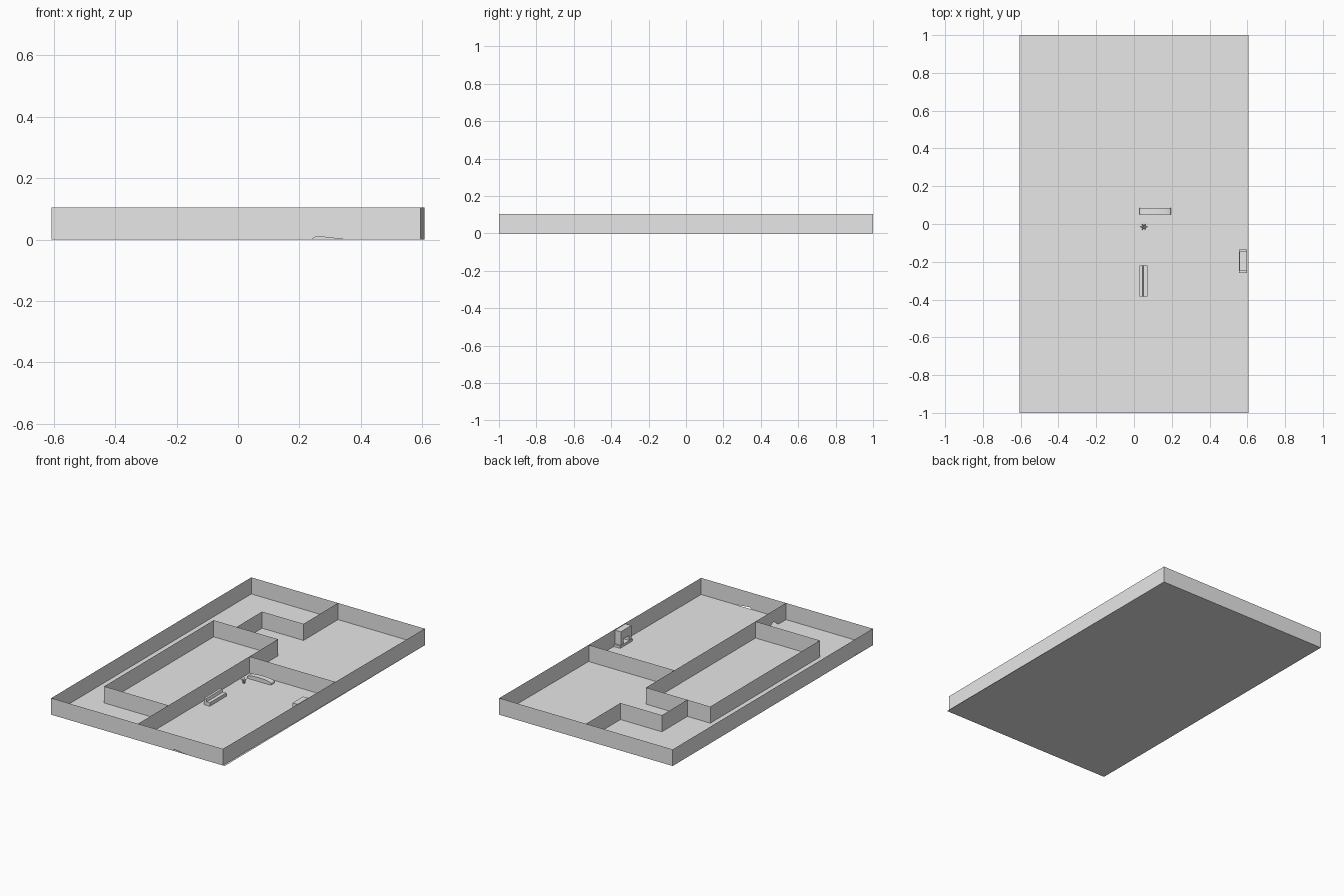
import bpy, bmesh, math
from mathutils import Vector, Matrix

old = bpy.data.objects.get("Cube")
if old:
    bpy.data.objects.remove(old, do_unlink=True)

GREY = (0.8, 0.8, 0.8, 1)
mat = bpy.data.materials.new("plain_grey")
mat.use_nodes = True
mat.diffuse_color = GREY
mat.node_tree.nodes["Principled BSDF"].inputs["Base Color"].default_value = GREY

WALL_H = 0.105
HALF_W = 0.607
DOOR_W, DOOR_SIDE, DOOR_TOP = 0.11, 0.068, 0.085


def finish(name, bm):
    mesh = bpy.data.meshes.new(name)
    bm.to_mesh(mesh)
    bm.free()
    mesh.materials.append(mat)
    obj = bpy.data.objects.new(name, mesh)
    bpy.context.collection.objects.link(obj)
    return obj


def wall(name, start, end, door=None):
    """Paper-thin wall; door is the distance from start to an arched doorway."""
    a, b = Vector((*start, 0)), Vector((*end, 0))
    length = (b - a).length
    outline = [(0, 0)]
    if door is not None:
        outline.append((door - DOOR_W / 2, 0))
        for i in range(13):
            t = math.pi * i / 12
            outline.append((door - DOOR_W / 2 * math.cos(t),
                            DOOR_SIDE + (DOOR_TOP - DOOR_SIDE) * math.sin(t)))
        outline.append((door + DOOR_W / 2, 0))
    outline += [(length, 0), (length, WALL_H), (0, WALL_H)]
    bm = bmesh.new()
    way = (b - a).normalized()
    bm.faces.new([bm.verts.new(a + way * s + Vector((0, 0, z))) for s, z in outline])
    bmesh.ops.triangulate(bm, faces=bm.faces[:])
    return finish(name, bm)


def add_box(bm, lo, hi):
    lo, hi = Vector(lo), Vector(hi)
    m = Matrix.Translation((lo + hi) / 2) @ Matrix.Diagonal((*(hi - lo), 1))
    bmesh.ops.create_cube(bm, size=1, matrix=m)


def boxes(name, *pairs):
    bm = bmesh.new()
    for lo, hi in pairs:
        add_box(bm, lo, hi)
    return finish(name, bm)


def prism(name, outline, offset):
    """Extrude a closed outline of 3D points along offset."""
    bm = bmesh.new()
    face = bm.faces.new([bm.verts.new(p) for p in outline])
    ext = bmesh.ops.extrude_face_region(bm, geom=[face], use_keep_orig=True)
    moved = [v for v in ext["geom"] if isinstance(v, bmesh.types.BMVert)]
    bmesh.ops.translate(bm, verts=moved, vec=offset)
    bmesh.ops.recalc_face_normals(bm, faces=bm.faces[:])
    return finish(name, bm)


# Floor
bm = bmesh.new()
bmesh.ops.create_grid(bm, x_segments=1, y_segments=1, size=1,
                      matrix=Matrix.Diagonal((HALF_W, 1, 1, 1)))
finish("floor", bm)

# Outer walls, the one on +x slightly out of square
front_right_end = (0.594, -1)
wall("front_wall", (-HALF_W, -1), front_right_end, door=HALF_W + 0.295)
wall("left_side_wall", front_right_end, (HALF_W, 1))
wall("back_wall", (HALF_W, 1), (-HALF_W, 1))
wall("right_side_wall", (-HALF_W, 1), (-HALF_W, -1), door=1.87)

# Inner walls
wall("middle_wall_front", (0, -1), (0, 0.4), door=0.13)
wall("middle_wall_back", (0, 0.655), (0, 1))
wall("cross_wall", (0, 0.115), (0.6, 0.115))
wall("room_front_wall", (-0.45, -0.695), (0, -0.695))
wall("room_side_wall", (-0.45, 0.4), (-0.45, -0.695))
wall("room_back_wall", (0, 0.4), (-0.45, 0.4))
wall("alcove_back_wall", (0, 0.655), (-0.29, 0.655))
wall("alcove_side_wall", (-0.29, 0.655), (-0.29, 0.4))

# Fireplace: hearth slab, two jambs, chimney breast
boxes("fireplace",
      ((0.555, -0.26, 0), (0.598, -0.135, 0.015)),
      ((0.558, -0.25, 0.015), (0.598, -0.225, 0.045)),
      ((0.558, -0.17, 0.015), (0.598, -0.145, 0.045)),
      ((0.558, -0.25, 0.045), (0.598, -0.145, 0.1)))

# Settee facing the fireplace
settee = [(0.03, 0), (0.03, 0.04), (0.045, 0.04), (0.05, 0.022), (0.072, 0.022), (0.072, 0)]
prism("settee", [(x, -0.385, z) for x, z in settee], (0, 0.165, 0))

# Long bench with a gently curved top
top = [(0.1125 - 0.0825 * math.cos(math.pi * i / 16), 0.05,
        0.012 + 0.013 * math.sin(math.pi * i / 16)) for i in range(17)]
bench = prism("curved_bench", [(0.03, 0.05, 0)] + top + [(0.195, 0.05, 0)], (0, 0.035, 0))
bpy.context.view_layer.objects.active = bench
bench.select_set(True)
bpy.ops.object.shade_smooth_by_angle(angle=math.radians(40))
bench.select_set(False)

# Small potted plant: pot, then a ring of pointed leaves
bm = bmesh.new()
centre = Matrix.Translation((0.052, -0.015, 0))
bmesh.ops.create_cone(bm, cap_ends=True, segments=8, radius1=0.007, radius2=0.01, depth=0.014,
                      matrix=centre @ Matrix.Translation((0, 0, 0.007)))
for i in range(6):
    leaf = (centre @ Matrix.Translation((0, 0, 0.014))
            @ Matrix.Rotation(math.tau * i / 6, 4, 'Z')
            @ Matrix.Rotation(math.radians(55), 4, 'Y')
            @ Matrix.Translation((0, 0, 0.013)))
    bmesh.ops.create_cone(bm, cap_ends=True, segments=4, radius1=0.006, radius2=0,
                          depth=0.026, matrix=leaf)
finish("potted_plant", bm)
